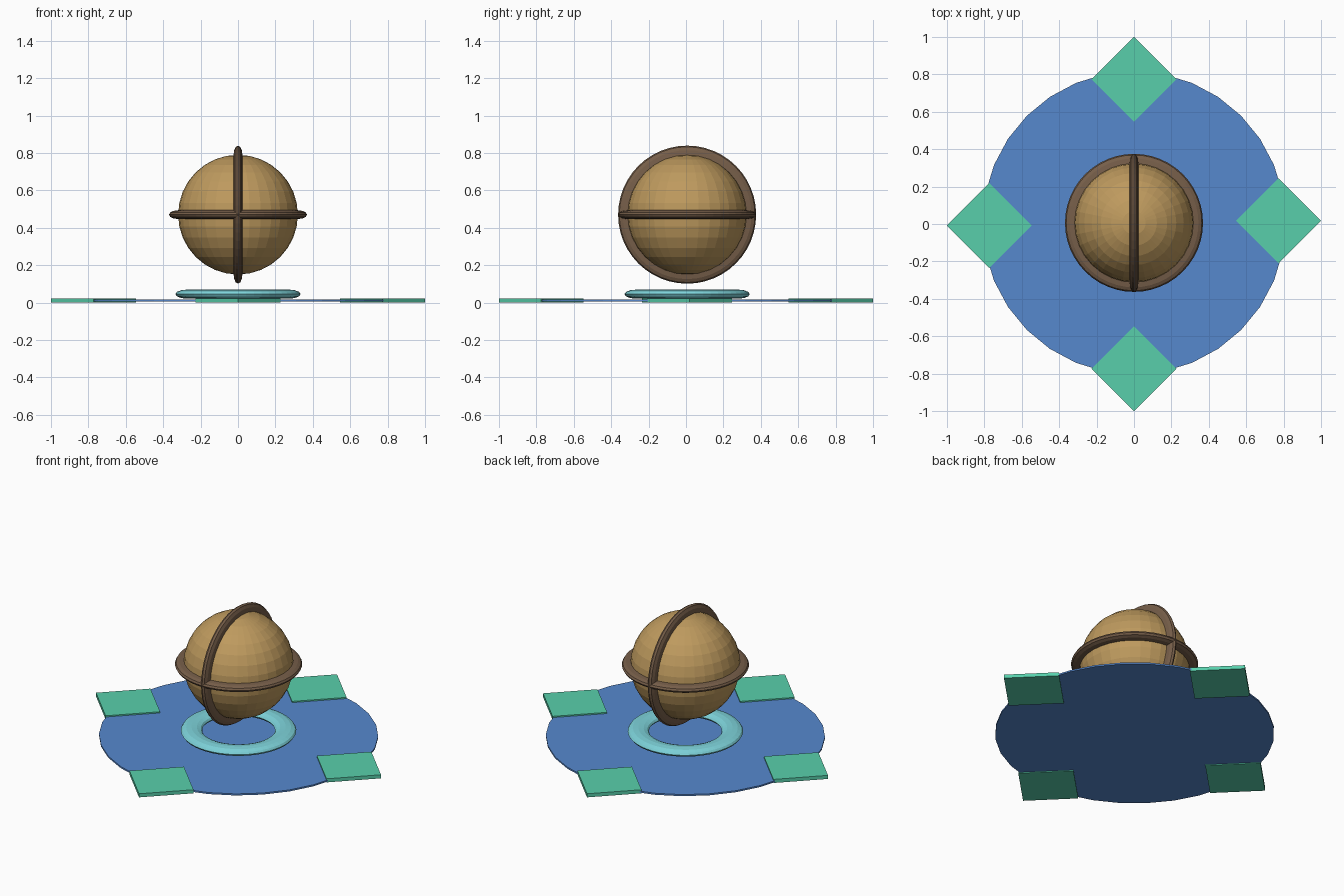
import bpy
import math

cube = bpy.data.objects.get("Cube")
if cube:
    bpy.data.objects.remove(cube, do_unlink=True)


def material(name, rgb):
    linear = [(c / 255 / 12.92) if c < 11 else ((c / 255 + 0.055) / 1.055) ** 2.4 for c in rgb]
    mat = bpy.data.materials.new(name)
    mat.use_nodes = True
    mat.diffuse_color = (*linear, 1)
    mat.node_tree.nodes["Principled BSDF"].inputs["Base Color"].default_value = (*linear, 1)
    return mat


tan = material("tan", (190, 154, 94))
brown = material("brown", (118, 94, 73))
blue = material("blue", (86, 136, 206))
green = material("sea green", (88, 207, 171))
cyan = material("pale cyan", (126, 212, 219))


def finish(name, mat):
    obj = bpy.context.object
    obj.name = name
    obj.data.materials.append(mat)
    return obj


def flat_ring(name, mat, z, major, minor, flatten, rotation=(0, 0, 0)):
    bpy.ops.mesh.primitive_torus_add(
        major_segments=48, minor_segments=12, major_radius=major, minor_radius=minor,
        location=(0, CY, z), rotation=rotation)
    obj = finish(name, mat)
    obj.scale.z = flatten
    return obj


CY = 0.006   # shared centre line
GLOBE_Z = 0.47

# Base disc
bpy.ops.mesh.primitive_cylinder_add(vertices=32, radius=0.81, depth=0.01, location=(0, CY, 0.01))
finish("base_disc", blue)

# Four diamond plates around the rim
plates = {"back": (0, 0.774), "front": (0, -0.774), "left": (0.773, 0.018), "right": (-0.773, -0.008)}
for side, (x, y) in plates.items():
    bpy.ops.mesh.primitive_cube_add(size=1, location=(x, y, 0.0115), rotation=(0, 0, math.pi / 4))
    finish(side + "_plate", green).scale = (0.321, 0.321, 0.023)

# Flattened ring lying on the disc
flat_ring("floor_ring", cyan, 0.045, 0.273, 0.062, 0.39)

# Globe with a horizontal and a vertical band
bpy.ops.mesh.primitive_uv_sphere_add(segments=32, ring_count=16, radius=0.32, location=(0, CY, GLOBE_Z))
finish("globe", tan)
flat_ring("horizontal_band", brown, GLOBE_Z, 0.32, 0.049, 0.48)
flat_ring("vertical_band", brown, GLOBE_Z, 0.32, 0.049, 0.48, (0, math.pi / 2, 0))
